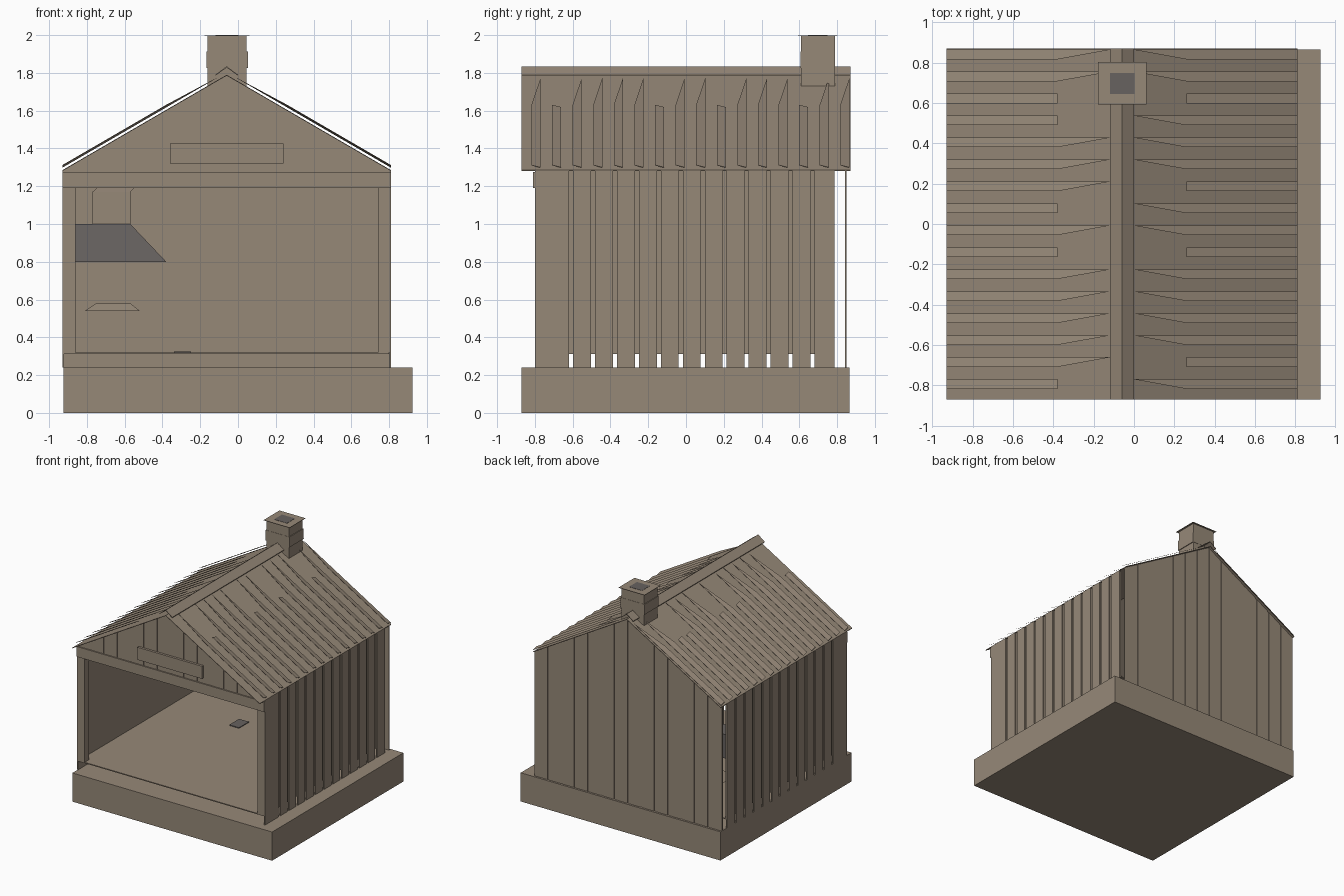
import bpy, bmesh
from mathutils import Vector

if "Cube" in bpy.data.objects:
    bpy.data.objects.remove(bpy.data.objects["Cube"])


def material(name, rgb):
    m = bpy.data.materials.new(name)
    m.use_nodes = True
    m.diffuse_color = (*rgb, 1)
    m.node_tree.nodes["Principled BSDF"].inputs["Base Color"].default_value = (*rgb, 1)
    return m


WOOD = material("weathered_wood", (0.305, 0.247, 0.187))
METAL = material("dark_metal", (0.135, 0.122, 0.115))

RIDGE_X, HALF, EAVE_Z, PEAK_Z = -0.06, 0.87, 1.28, 1.785
LEFT, RIGHT = RIDGE_X - HALF, RIDGE_X + HALF
BASE_TOP, FLOOR, FRONT, SIDE_END, BACK = 0.24, 0.32, -0.80, 0.785, 0.85
SLOPE = (PEAK_Z - EAVE_Z) / HALF


def roof_z(x):
    return PEAK_Z - SLOPE * abs(x - RIDGE_X)


def finish(name, bm, mat=WOOD):
    bmesh.ops.recalc_face_normals(bm, faces=bm.faces)
    mesh = bpy.data.meshes.new(name)
    bm.to_mesh(mesh)
    bm.free()
    mesh.materials.append(mat)
    obj = bpy.data.objects.new(name, mesh)
    bpy.context.collection.objects.link(obj)
    return obj


def prism(bm, points, offset):
    """Extrude a flat polygon by an offset into a closed solid."""
    face = bm.faces.new([bm.verts.new(p) for p in points])
    new = bmesh.ops.extrude_face_region(bm, geom=[face], use_keep_orig=True)["geom"]
    verts = [g for g in new if isinstance(g, bmesh.types.BMVert)]
    bmesh.ops.translate(bm, vec=Vector(offset), verts=verts)


def add_box(bm, x0, x1, y0, y1, z0, z1):
    prism(bm, [(x0, y0, z0), (x1, y0, z0), (x1, y1, z0), (x0, y1, z0)], (0, 0, z1 - z0))


def box(name, *size, mat=WOOD):
    bm = bmesh.new()
    add_box(bm, *size)
    return finish(name, bm, mat)


def loft(name, low, high, mat=WOOD):
    """Solid between two level rectangles (x0, x1, y0, y1, z)."""
    bm = bmesh.new()
    rings = [[bm.verts.new((x, y, z)) for x, y in ((a, c), (b, c), (b, d), (a, d))]
             for a, b, c, d, z in (low, high)]
    for ring in rings:
        bm.faces.new(ring)
    for i in range(4):
        j = (i + 1) % 4
        bm.faces.new((rings[0][i], rings[0][j], rings[1][j], rings[1][i]))
    return finish(name, bm, mat)


def gable_piece(bm, x0, x1, z0, y, depth):
    """Upright piece whose top follows the roof line."""
    pts = [(x0, y, z0), (x1, y, z0), (x1, y, roof_z(x1))]
    if x0 < RIDGE_X < x1:
        pts.append((RIDGE_X, y, PEAK_Z))
    pts.append((x0, y, roof_z(x0)))
    prism(bm, pts, (0, depth, 0))


def gable_wall(name, z0, y, inward):
    """Thin boards with narrow grooves over a recessed panel."""
    pitch, groove, thick = 0.1235, 0.007, inward * 0.004
    bm = bmesh.new()
    edges = [LEFT] + [RIDGE_X + pitch * k for k in range(-6, 7)] + [RIGHT]
    for a, b in zip(edges, edges[1:]):
        x0 = a if a == LEFT else a + groove
        x1 = b if b == RIGHT else b - groove
        gable_piece(bm, x0, x1, z0, y, thick)
    finish(name + "_boards", bm)
    bm = bmesh.new()
    gable_piece(bm, LEFT, RIGHT, z0, y + thick, thick)
    finish(name + "_panel", bm)


# Base slab, raised floor and end walls
box("base_slab", -0.925, 0.925, -0.87, 0.866, 0, BASE_TOP)
box("floor_deck", LEFT + 0.01, RIGHT - 0.01, FRONT, SIDE_END, FLOOR - 0.008, FLOOR)
gable_wall("front_gable", EAVE_Z - 0.02, FRONT, 1)
gable_wall("back_wall", BASE_TOP, BACK, -1)

# Side walls: spaced boards, with panels that stop at the floor
cuts = [FRONT] + [-0.608 + 0.1161 * k for k in range(12)] + [SIDE_END]
for side, label in ((-1, "right"), (1, "left")):
    outer = RIDGE_X + side * HALF
    inner = outer - side * 0.009
    bm = bmesh.new()
    for a, b in zip(cuts, cuts[1:]):
        y0 = a if a == FRONT else a + 0.011
        y1 = b if b == SIDE_END else b - 0.011
        add_box(bm, *sorted((outer, inner)), y0, y1, BASE_TOP, EAVE_Z)
    finish(label + "_wall_boards", bm)
    box(label + "_wall_panel", *sorted((inner, inner - side * 0.006)),
        FRONT + 0.01, SIDE_END, FLOOR, EAVE_Z)
    box(label + "_front_post", *sorted((outer, outer - side * 0.07)),
        FRONT, FRONT + 0.06, FLOOR, 1.19)

# Open front: beam and sign board
box("front_beam", LEFT, RIGHT, FRONT - 0.01, FRONT + 0.06, 1.19, 1.275)
box("blank_sign_board", -0.36, 0.24, FRONT - 0.02, FRONT, 1.32, 1.425)

# Roof: thin sheets with tilted strips, some tapering up to the ridge
for side, label, plain in ((-1, "right", (0, 6, 8, 12, 13)), (1, "left", (1, 6, 9, 13))):
    eave = RIDGE_X + side * HALF
    bm = bmesh.new()
    prism(bm, [(eave, -0.87, EAVE_Z), (RIDGE_X, -0.87, PEAK_Z),
               (RIDGE_X, -0.87, PEAK_Z + 0.005), (eave, -0.87, EAVE_Z + 0.005)], (0, 1.74, 0))
    finish(label + "_roof_sheet", bm)

    bm = bmesh.new()
    mid = RIDGE_X + side * 0.32
    top = RIDGE_X + side * 0.055
    high, low, thick = 0.03, 0.018, (0, 0, 0.002)
    for k in range(16):
        y0 = -0.818 + 0.109 * k
        y1 = y0 + 0.048
        prism(bm, [(eave, y0, EAVE_Z + high), (mid, y0, roof_z(mid) + high),
                   (mid, y1, roof_z(mid) + low), (eave, y1, EAVE_Z + low)], thick)
        if k not in plain:
            prism(bm, [(mid, y0, roof_z(mid) + high), (top, y1, roof_z(top) + 0.018),
                       (mid, y1, roof_z(mid) + low)], thick)
    finish(label + "_roof_strips", bm)

# Ridge cap
bm = bmesh.new()
for side in (-1, 1):
    foot = RIDGE_X + side * 0.06
    prism(bm, [(RIDGE_X, -0.87, 1.835), (foot, -0.87, 1.79),
               (foot, -0.87, 1.785), (RIDGE_X, -0.87, 1.828)], (0, 1.74, 0))
finish("ridge_cap", bm)


# Chimney
def centred(name, half_x, half_y, z0, z1, mat=WOOD):
    cx, cy = -0.058, 0.698
    return box(name, cx - half_x, cx + half_x, cy - half_y, cy + half_y, z0, z1, mat=mat)


centred("chimney_stack", 0.104, 0.09, 1.73, 1.995)
centred("chimney_band", 0.11, 0.092, 1.825, 1.912)
centred("chimney_cap", 0.12, 0.105, 1.995, 1.998)
centred("chimney_opening", 0.06, 0.052, 1.997, 2.0, METAL)

# Hearth inside: hood, flue, pan and a small plate on the floor
loft("hearth_hood", (-0.91, -0.38, 0.36, 0.75, 0.8), (-0.91, -0.57, 0.6, 0.75, 1.0), METAL)
loft("flue_lower", (-0.77, -0.57, 0.6, 0.75, 1.0), (-0.77, -0.57, 0.6, 0.75, 1.17))
loft("flue_upper", (-0.77, -0.57, 0.6, 0.75, 1.17), (-0.15, 0.03, 0.62, 0.75, 1.74))
loft("hearth_pan", (-0.81, -0.52, 0.5, 0.74, 0.54), (-0.75, -0.57, 0.55, 0.7, 0.58))
box("floor_plate", -0.34, -0.25, 0.37, 0.5, FLOOR, FLOOR + 0.006, mat=METAL)
